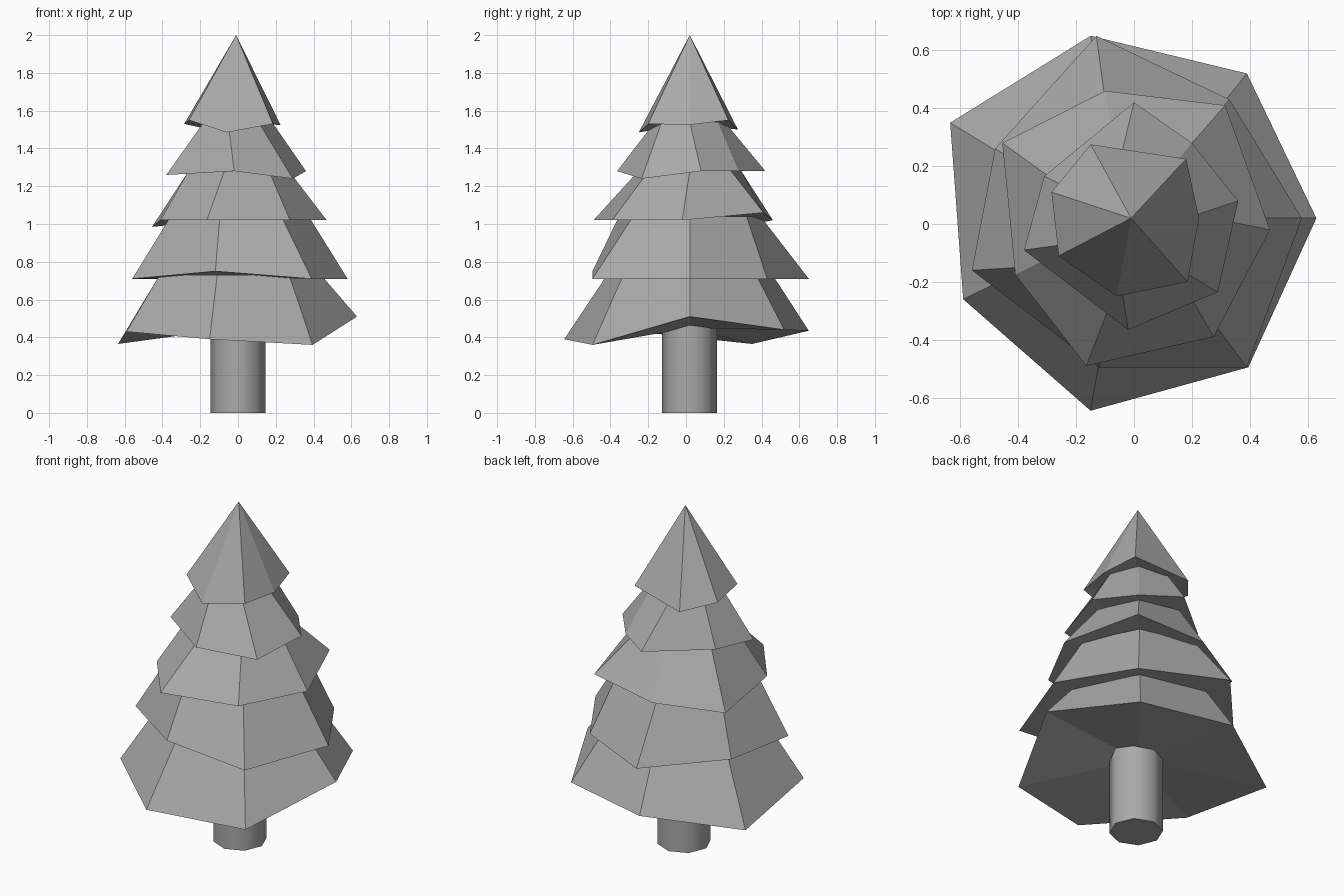
import bpy, bmesh
from math import sin, cos, pi, radians

cube = bpy.data.objects.get("Cube")
if cube:
    bpy.data.objects.remove(cube)

CX, CY = -0.01, 0.02   # trunk and crown axis


def material(name, value):
    mat = bpy.data.materials.new(name)
    mat.use_nodes = True
    colour = (value, value, value, 1)
    mat.diffuse_color = colour
    mat.node_tree.nodes["Principled BSDF"].inputs["Base Color"].default_value = colour
    return mat


grey = material("plain grey", 0.4)


def finish(name, bm):
    bmesh.ops.recalc_face_normals(bm, faces=bm.faces)
    mesh = bpy.data.meshes.new(name)
    bm.to_mesh(mesh)
    bm.free()
    mesh.materials.append(grey)
    obj = bpy.data.objects.new(name, mesh)
    bpy.context.collection.objects.link(obj)
    return obj


def tier(name, rim, under_z, top_r, top_z):
    """Uneven seven-point skirt with a fanned underside, narrowing to an even ring or a point."""
    bm = bmesh.new()
    low = [bm.verts.new(p) for p in rim]
    n = len(low)
    under = bm.verts.new((CX, CY, under_z))
    if top_r:
        high = [bm.verts.new((CX + top_r * cos(2 * pi * i / n),
                              CY + top_r * sin(2 * pi * i / n), top_z)) for i in range(n)]
        bm.faces.new(high)
    else:
        tip = bm.verts.new((CX, CY, top_z))
    for i in range(n):
        j = (i + 1) % n
        bm.faces.new((low[j], low[i], under))
        if top_r:
            bm.faces.new((low[i], low[j], high[j], high[i]))
        else:
            bm.faces.new((low[i], low[j], tip))
    return finish(name, bm)


# Branch tiers, each rim listed counter-clockwise from the left side
tier("branches_bottom", [(.63, .02, .51), (.39, .52, .44), (-.15, .65, .435), (-.635, .35, .365),
                         (-.59, -.26, .43), (-.15, -.645, .39), (.395, -.495, .36)], .45, .45, .73)
tier("branches_lower", [(.58, .02, .71), (.33, .43, .71), (-.13, .65, .71), (-.48, .26, .71),
                        (-.56, -.16, .71), (-.12, -.495, .75), (.39, -.495, .71)], .72, .385, 1.04)
tier("branches_middle", [(.47, -.02, 1.02), (.315, .41, 1.06), (-.1, .46, 1.02), (-.455, .28, .985),
                         (-.41, -.175, 1.02), (-.165, -.49, 1.02), (.275, -.39, 1.02)], 1.03, .28, 1.28)
tier("branches_upper", [(.36, .08, 1.28), (.2, .28, 1.28), (0, .42, 1.28), (-.31, .165, 1.28),
                        (-.38, -.09, 1.26), (-.02, -.365, 1.28), (.29, -.235, 1.24)], 1.28, .19, 1.54)
tier("tree_top", [(.225, .02, 1.525), (.18, .225, 1.55), (-.15, .275, 1.5), (-.285, .11, 1.53),
                  (-.26, -.11, 1.55), (-.06, -.25, 1.485), (.185, -.2, 1.53)], 1.53, 0, 2)

# Eight-sided trunk, smooth around its sides
bm = bmesh.new()
rings = [[bm.verts.new((.145 * cos(i * pi / 4), .018 + .145 * sin(i * pi / 4), z))
          for i in range(8)] for z in (0, .5)]
for ring in rings:
    bm.faces.new(ring)
for i in range(8):
    j = (i + 1) % 8
    bm.faces.new((rings[0][i], rings[0][j], rings[1][j], rings[1][i]))
trunk = finish("trunk", bm)
bpy.ops.object.select_all(action="DESELECT")
trunk.select_set(True)
bpy.context.view_layer.objects.active = trunk
bpy.ops.object.shade_smooth_by_angle(angle=radians(60))
